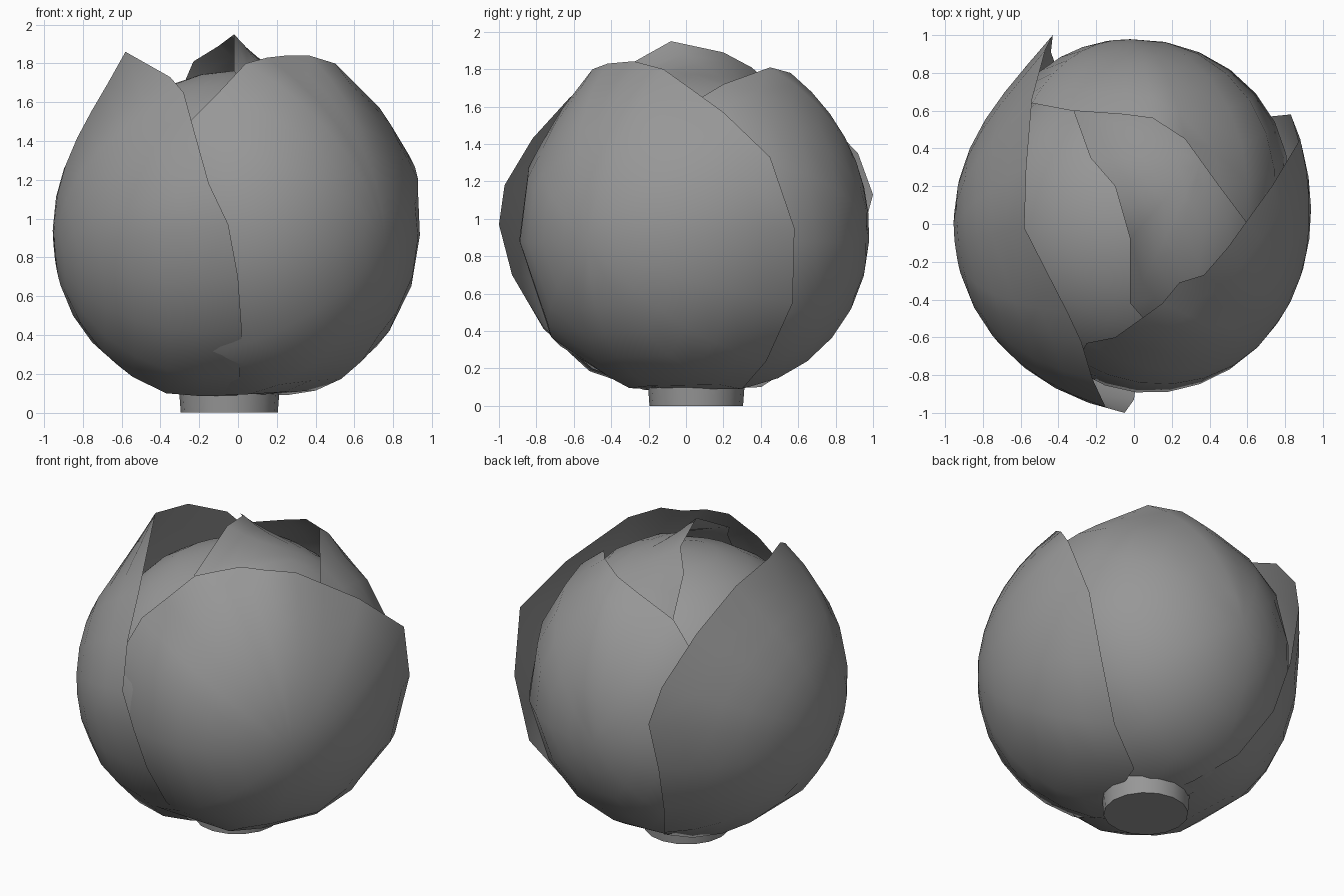
import bpy, bmesh
from mathutils import Vector

C = Vector((0, 0, 0.93))          # centre of the head
RINGS = 7

grey = bpy.data.materials.new("leaf_grey")
grey.diffuse_color = (0.31, 0.31, 0.31, 1)


def finish(name, bm, angle=3.2):
    bmesh.ops.recalc_face_normals(bm, faces=bm.faces)
    me = bpy.data.meshes.new(name)
    bm.to_mesh(me)
    bm.free()
    me.materials.append(grey)
    ob = bpy.data.objects.new(name, me)
    bpy.context.collection.objects.link(ob)
    bpy.context.view_layer.objects.active = ob
    ob.select_set(True)
    bpy.ops.object.shade_smooth_by_angle(angle=angle)
    ob.select_set(False)
    return ob


def leaf(name, middle, radius, power, rim):
    """Curved sheet: spokes bend round the head from the middle to the rim,
    and lift from the head radius to the rim mostly near the edge."""
    bm = bmesh.new()
    mid = Vector(middle).normalized()
    hub = bm.verts.new(C + mid * radius)
    spokes = []
    for p in rim:
        v = Vector(p) - C
        d, length = v.normalized(), v.length
        spoke = []
        for i in range(1, RINGS + 1):
            t = i / RINGS
            q = C + mid.slerp(d, t) * (radius + (length - radius) * t ** power)
            q.z = max(q.z, 0.085)          # flattened underside
            spoke.append(bm.verts.new(q))
        spokes.append(spoke)
    for a, b in zip(spokes, spokes[1:] + spokes[:1]):
        bm.faces.new((hub, a[0], b[0]))
        for i in range(RINGS - 1):
            bm.faces.new((a[i], a[i + 1], b[i + 1], b[i]))
    return finish(name, bm)


# Inner head
bm = bmesh.new()
bmesh.ops.create_uvsphere(bm, u_segments=24, v_segments=14, radius=1)
for v in bm.verts:
    v.co = Vector((v.co.x * 0.85, v.co.y * 0.85, v.co.z * 0.835)) + C
finish("inner_head", bm)

# Cut stem, slightly flared where it meets the leaves
bm = bmesh.new()
bmesh.ops.create_cone(bm, cap_ends=True, segments=16, radius1=0.25,
                      radius2=0.26, depth=0.13)
bmesh.ops.translate(bm, verts=bm.verts, vec=(-0.045, 0.055, 0.065))
finish("stem", bm, 0.7)

# Inner leaf folding over the crown
leaf("crown_leaf", (0.3, 0.3, 0.6), 0.87, 4, [
    (0.05, -0.5, 1.66), (-0.02, -0.42, 1.76), (-0.02, -0.08, 1.95),
    (-0.1, 0.2, 1.89), (-0.23, 0.35, 1.81), (-0.32, 0.6, 1.6),
    (-0.3, 0.75, 1.2), (0.1, 0.8, 1.1), (0.7, 0.45, 1.0),
    (0.8, -0.1, 1.0), (0.4, -0.7, 1.1), (0.1, -0.78, 1.25)])

# Back leaf
leaf("back_leaf", (-0.02, 0.95, -0.05), 0.98, 2.5, [
    (0.1, 0.15, 0.09), (0.4, 0.25, 0.2), (0.65, 0.28, 0.47),
    (0.82, 0.2, 0.9), (0.74, 0.1, 1.33), (0.6, 0.0, 1.6),
    (0.45, 0.2, 1.72), (0.27, 0.45, 1.81), (0.1, 0.56, 1.78),
    (-0.05, 0.58, 1.73), (-0.33, 0.6, 1.63), (-0.54, 0.64, 1.42),
    (-0.7, 0.5, 1.1), (-0.75, 0.45, 0.7), (-0.5, 0.35, 0.25),
    (-0.2, 0.1, 0.09)])

# Right leaf, wrapping under the left leaf at the front
leaf("right_leaf", (0.72, -0.5, -0.05), 0.925, 3, [
    (0.1, -0.1, 0.09), (-0.1, -0.2, 0.09), (-0.25, -0.6, 0.3),
    (-0.3, -0.78, 0.9), (-0.3, -0.72, 1.35), (-0.25, -0.63, 1.5),
    (-0.1, -0.6, 1.65), (0.04, -0.5, 1.8), (0.15, -0.42, 1.83),
    (0.24, -0.31, 1.84), (0.37, -0.27, 1.84), (0.5, -0.12, 1.8),
    (0.6, 0.02, 1.7), (0.73, 0.2, 1.57), (0.88, 0.45, 1.33),
    (0.83, 0.58, 0.95), (0.73, 0.57, 0.55), (0.51, 0.43, 0.24),
    (0.25, 0.3, 0.09)])

# Left leaf, outermost, with a pointed tip
leaf("left_leaf", (-0.85, -0.1, -0.1), 0.955, 5, [
    (0.0, -0.2, 0.09), (0.01, -0.5, 0.2), (0.02, -0.76, 0.42),
    (0.0, -0.93, 0.7), (-0.05, -1.0, 0.97), (-0.15, -0.97, 1.18),
    (-0.22, -0.82, 1.43), (-0.28, -0.62, 1.65), (-0.35, -0.47, 1.73),
    (-0.58, -0.02, 1.86), (-0.57, 0.3, 1.8), (-0.54, 0.66, 1.62),
    (-0.47, 0.92, 1.35), (-0.43, 1.0, 1.13), (-0.44, 0.91, 0.8),
    (-0.4, 0.8, 0.5), (-0.28, 0.62, 0.24), (-0.12, 0.4, 0.1)])
